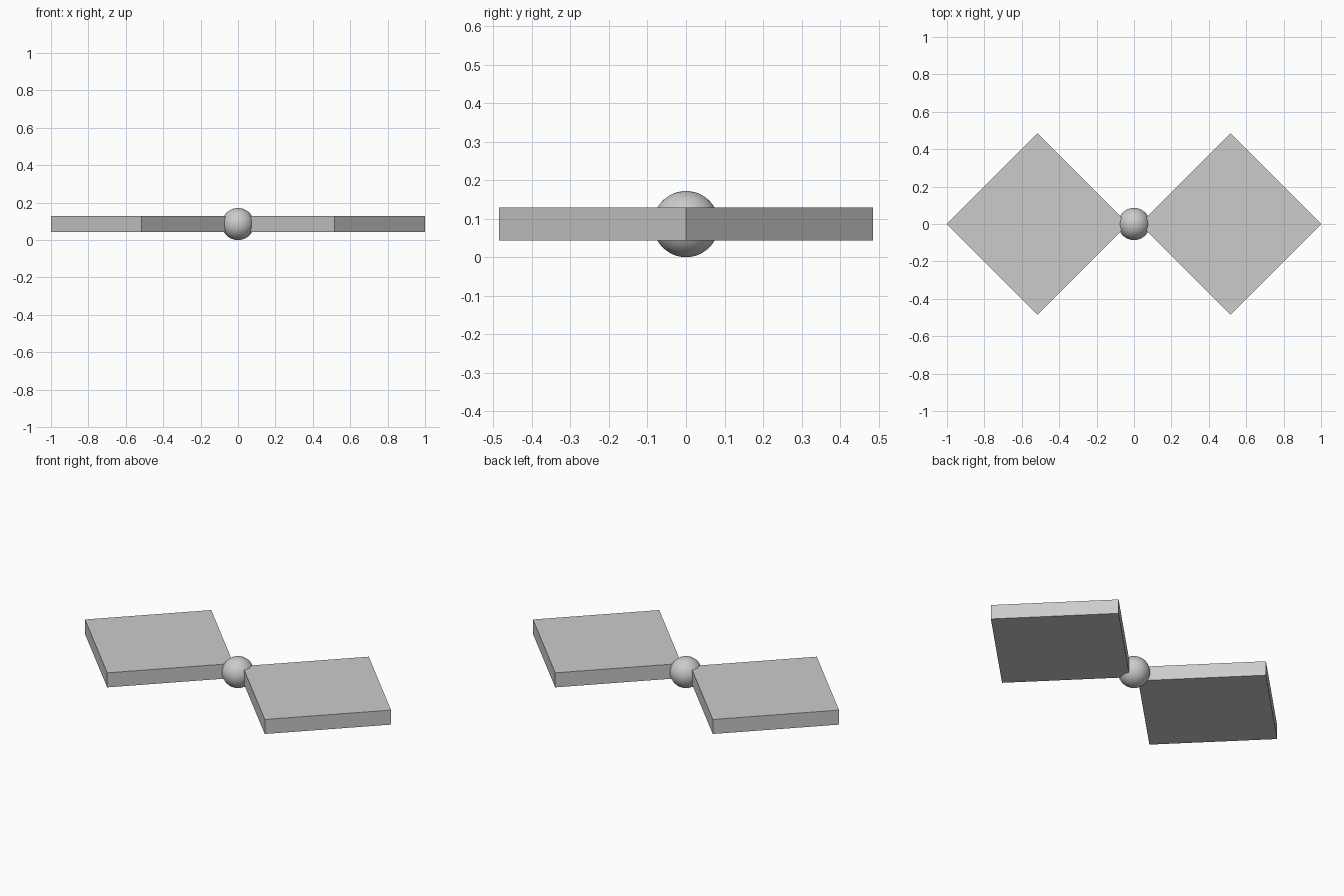
import bpy
import math

cube = bpy.data.objects.get("Cube")
if cube:
    bpy.data.objects.remove(cube, do_unlink=True)

UNIT = 1 / (0.75 + math.sqrt(0.5))   # side of a square plate
RADIUS = UNIT / 8                    # ball radius, also the plate thickness

grey = bpy.data.materials.new("light_grey")
grey.use_nodes = True
colour = (0.6, 0.6, 0.6, 1)
grey.diffuse_color = colour
grey.node_tree.nodes["Principled BSDF"].inputs["Base Color"].default_value = colour


def finish(name):
    obj = bpy.context.object
    obj.name = name
    obj.data.materials.append(grey)
    return obj


# Square plates standing on their corners, one each side
for name, side in (("left_plate", 1), ("right_plate", -1)):
    bpy.ops.mesh.primitive_cube_add(
        size=1, location=(side * 0.75 * UNIT, 0, RADIUS), rotation=(0, 0, math.pi / 4))
    finish(name).scale = (UNIT, UNIT, RADIUS)

# Central ball joining the two inner corners
bpy.ops.mesh.primitive_uv_sphere_add(
    segments=48, ring_count=24, radius=RADIUS, location=(0, 0, RADIUS))
finish("centre_ball")
bpy.ops.object.shade_smooth_by_angle()
